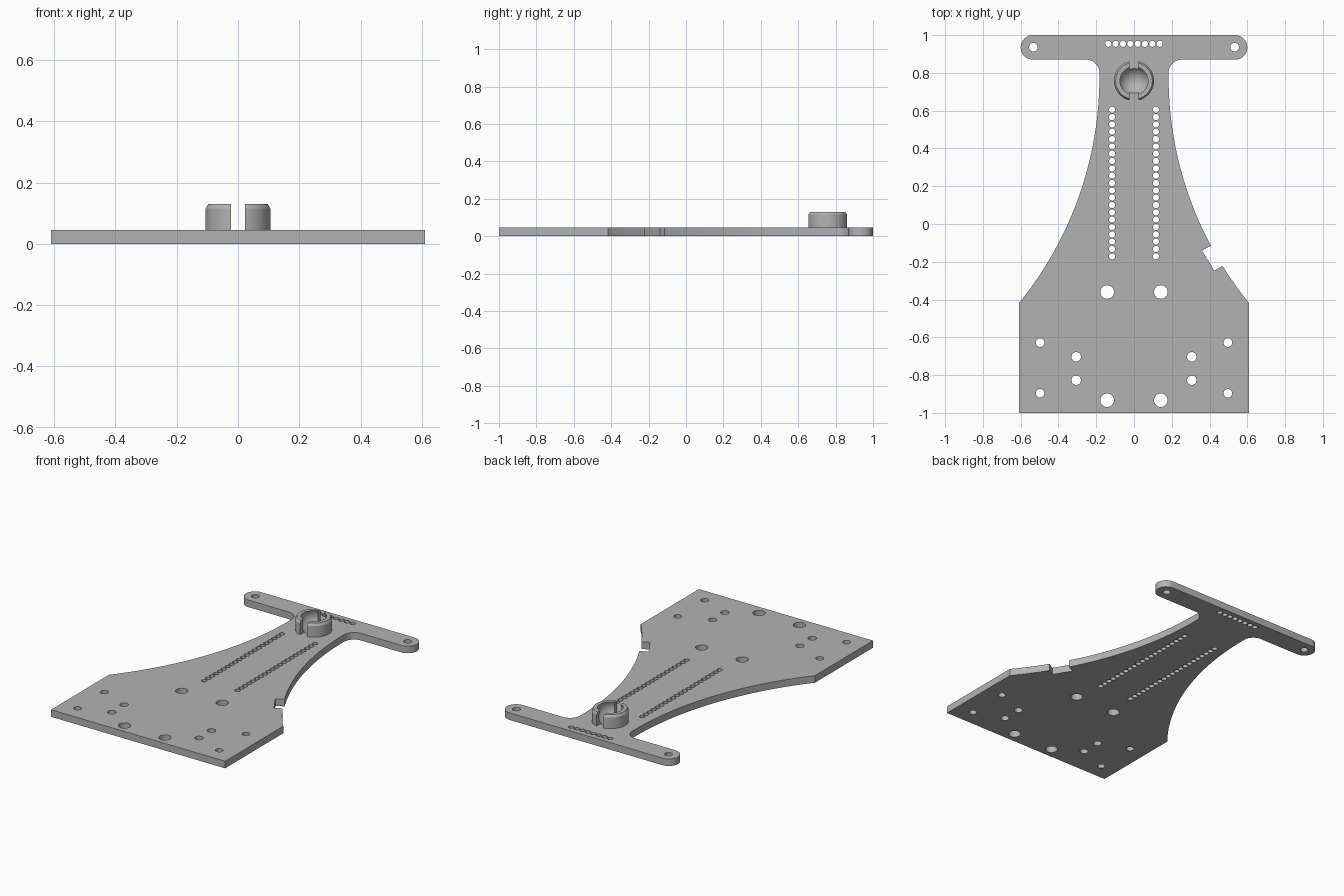
import bpy, bmesh, math

cube = bpy.data.objects.get("Cube")
if cube:
    bpy.data.objects.remove(cube, do_unlink=True)

THICK = 0.045
SOCKET_Y = 0.758
BALL_R, BALL_Z = 0.082, 0.095

grey = bpy.data.materials.new("light grey")
grey.use_nodes = True
grey.diffuse_color = (0.45, 0.45, 0.45, 1)
grey.node_tree.nodes["Principled BSDF"].inputs["Base Color"].default_value = grey.diffuse_color


def add_object(name, mesh):
    obj = bpy.data.objects.new(name, mesh)
    mesh.materials.clear()
    mesh.materials.append(grey)
    bpy.context.collection.objects.link(obj)
    bpy.ops.object.select_all(action="DESELECT")
    obj.select_set(True)
    bpy.context.view_layer.objects.active = obj
    bpy.ops.object.shade_smooth_by_angle(angle=math.radians(30))
    return obj


def arc(cx, cy, r, start, end, steps):
    angles = [math.radians(start + (end - start) * i / steps) for i in range(steps + 1)]
    return [(cx + r * math.cos(a), cy + r * math.sin(a)) for a in angles]


def circle(cx, cy, r, steps=24):
    return arc(cx, cy, r, 0, 360, steps)[:-1]


# Half outline: rounded crossbar end, fillet, curved flank, wide base
NECK, FLANK_Y, FLANK_R = 0.183, 0.78, 1.9


def flank_x(y):
    return NECK + FLANK_R - math.sqrt(FLANK_R ** 2 - (y - FLANK_Y) ** 2)


def flank(y_from, y_to, steps):
    ys = [y_from + (y_to - y_from) * i / steps for i in range(steps + 1)]
    return [(flank_x(y), y) for y in ys]


def half_outline(notched):
    pts = arc(0.535, 0.935, 0.065, 90, -90, 20)
    pts += arc(NECK + 0.07, 0.8, 0.07, 90, 180, 10)
    if notched:
        pts += flank(FLANK_Y, -0.115, 30) + [(0.36, -0.14), (0.425, -0.247)]
        pts += flank(-0.222, -0.405, 6)
    else:
        pts += flank(FLANK_Y, -0.405, 36)
    return pts + [(0.61, -0.418), (0.61, -1.0)]


outline = half_outline(True) + [(-x, y) for x, y in reversed(half_outline(False))]

# Hole pattern
holes = [circle(0, SOCKET_Y, 0.065, 48)]
for s in (-1, 1):
    for x, y, r in [(0.142, -0.36, 0.036), (0.142, -0.933, 0.036),
                    (0.497, -0.628, 0.023), (0.497, -0.896, 0.023),
                    (0.306, -0.703, 0.025), (0.306, -0.827, 0.025),
                    (0.533, 0.936, 0.023)]:
        holes.append(circle(s * x, y, r))
    holes += [circle(s * 0.116, 0.605 - 0.0388 * i, 0.0165, 16) for i in range(21)]
holes += [circle(-0.136 + 0.0388 * i, 0.954, 0.0165, 16) for i in range(8)]

# Plate: filled flat curve, extruded and turned into a mesh
curve = bpy.data.curves.new("plate_outline", "CURVE")
curve.dimensions = "2D"
curve.fill_mode = "BOTH"
curve.extrude = THICK / 2
for loop in [outline] + holes:
    spline = curve.splines.new("POLY")
    spline.points.add(len(loop) - 1)
    for point, (x, y) in zip(spline.points, loop):
        point.co = (x, y, 0, 1)
    spline.use_cyclic_u = True
helper = bpy.data.objects.new("plate_outline", curve)
bpy.context.collection.objects.link(helper)
graph = bpy.context.evaluated_depsgraph_get()
plate_mesh = bpy.data.meshes.new_from_object(helper.evaluated_get(graph))
bpy.data.objects.remove(helper, do_unlink=True)
bm = bmesh.new()
bm.from_mesh(plate_mesh)
bmesh.ops.remove_doubles(bm, verts=bm.verts, dist=0.0001)
bmesh.ops.translate(bm, verts=bm.verts, vec=(0, 0, THICK / 2))
bmesh.ops.recalc_face_normals(bm, faces=bm.faces)
bm.to_mesh(plate_mesh)
bm.free()
add_object("base_plate", plate_mesh)


def lathe(name, profile, closed, cut_side=0):
    """Spin a profile round the socket axis; optionally keep one side of the slot."""
    bm = bmesh.new()
    verts = [bm.verts.new((r, 0, z)) for r, z in profile]
    pairs = list(zip(verts, verts[1:]))
    if closed:
        pairs.append((verts[-1], verts[0]))
    edges = [bm.edges.new(p) for p in pairs]
    bmesh.ops.spin(bm, geom=verts + edges, axis=(0, 0, 1), cent=(0, 0, 0),
                   angle=math.tau, steps=48, use_merge=True)
    bmesh.ops.remove_doubles(bm, verts=bm.verts, dist=0.0001)
    if cut_side:
        bmesh.ops.bisect_plane(bm, geom=bm.verts[:] + bm.edges[:] + bm.faces[:],
                               plane_co=(cut_side * 0.0235, 0, 0),
                               plane_no=(cut_side, 0, 0), clear_inner=True)
        bmesh.ops.holes_fill(bm, edges=[e for e in bm.edges if e.is_boundary], sides=0)
    bmesh.ops.recalc_face_normals(bm, faces=bm.faces)
    mesh = bpy.data.meshes.new(name)
    bm.to_mesh(mesh)
    bm.free()
    obj = add_object(name, mesh)
    obj.location.y = SOCKET_Y


def ball_profile(z_from, z_to, steps):
    zs = [z_from + (z_to - z_from) * i / steps for i in range(steps + 1)]
    return [(math.sqrt(max(0, BALL_R ** 2 - (z - BALL_Z) ** 2)), z) for z in zs]


# Ball socket: cup sunk in the plate and a split collar above it
cup = arc(0, BALL_Z, BALL_R, -90, -37.6, 10)
lathe("socket_cup", [(0, 0), (0.065, 0)] + cup[::-1], False)
collar = [(0.106, THICK), (0.106, 0.115), (0.097, 0.13)] + ball_profile(0.13, THICK, 10)
for side, label in ((1, "left"), (-1, "right")):
    lathe("socket_collar_" + label, collar, True, side)
